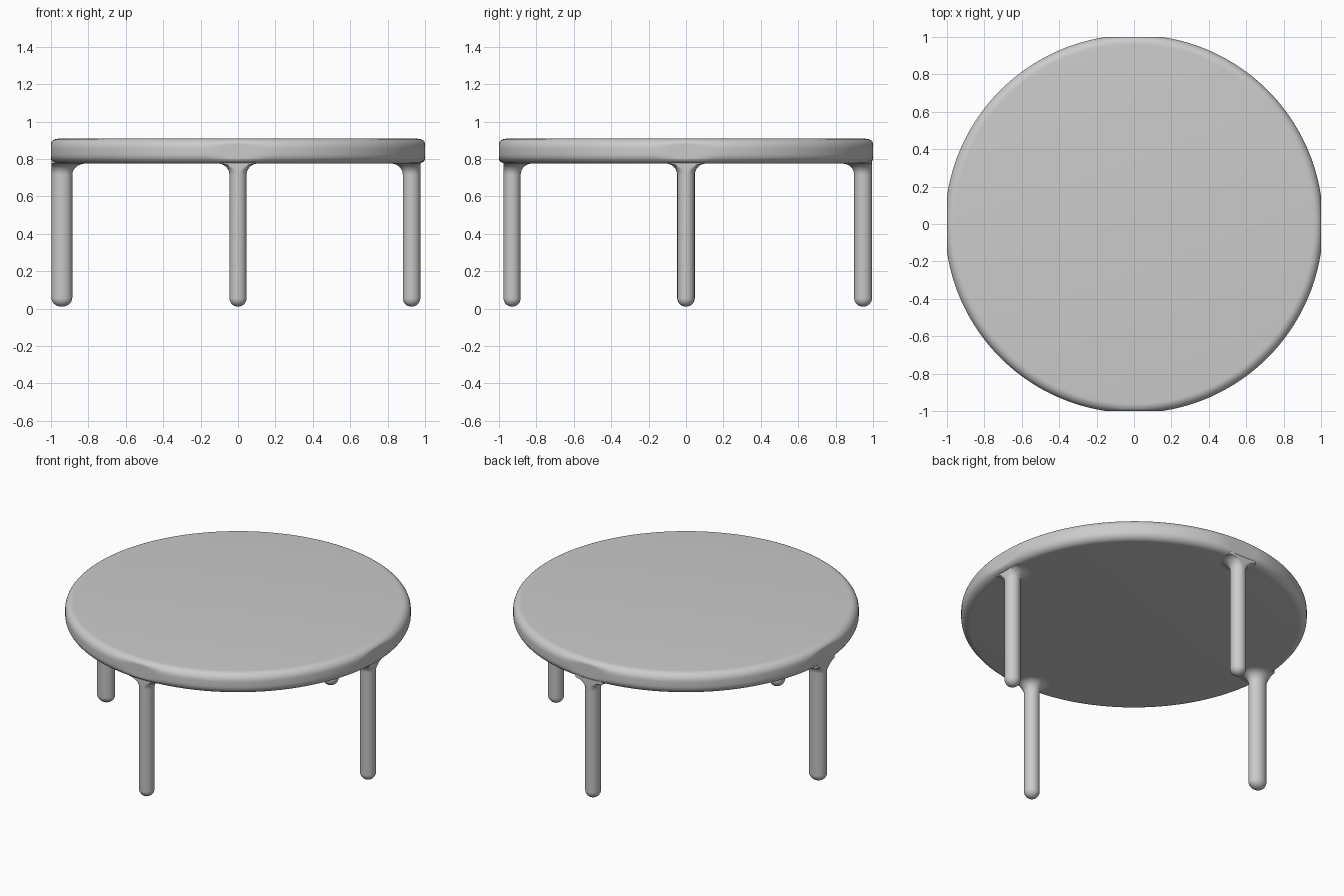
import bpy
import bmesh
import math
from mathutils import Matrix

cube = bpy.data.objects.get("Cube")
if cube:
    bpy.data.objects.remove(cube, do_unlink=True)


def arc(cx, cz, radius, start, end, steps):
    """Points (r, z) along a circular arc, angles in degrees."""
    angles = [math.radians(start + (end - start) * i / steps) for i in range(steps + 1)]
    return [(cx + radius * math.cos(a), cz + radius * math.sin(a)) for a in angles]


def lathe(profile, segments):
    """Revolve a closed (r, z) profile around z into a bmesh."""
    bm = bmesh.new()
    verts = [bm.verts.new((r, 0, z)) for r, z in profile]
    edges = [bm.edges.new(pair) for pair in zip(verts, verts[1:])]
    bmesh.ops.spin(bm, geom=verts + edges, cent=(0, 0, 0), axis=(0, 0, 1),
                   angle=math.tau, steps=segments, use_duplicate=False)
    bmesh.ops.remove_doubles(bm, verts=bm.verts, dist=0.0001)
    bmesh.ops.recalc_face_normals(bm, faces=bm.faces)
    return bm


def finish(bm, name):
    mesh = bpy.data.meshes.new(name)
    bm.to_mesh(mesh)
    bm.free()
    obj = bpy.data.objects.new(name, mesh)
    bpy.context.collection.objects.link(obj)
    bpy.ops.object.select_all(action='DESELECT')
    obj.select_set(True)
    bpy.context.view_layer.objects.active = obj
    bpy.ops.object.shade_smooth_by_angle(angle=math.radians(40))
    return obj


# Round top with a soft rim, trimmed slightly flat at the four sides
BOTTOM, TOP, RADIUS, ROUND = 0.775, 0.908, 1.011, 0.05
rim = RADIUS - ROUND
profile = [(0, BOTTOM)]
profile += arc(rim, BOTTOM + ROUND, ROUND, -90, 0, 8)
profile += arc(rim, TOP - ROUND, ROUND, 0, 90, 8)
profile += [(0, TOP)]
top = lathe(profile, 128)
for v in top.verts:
    v.co.x = max(-1, min(1, v.co.x))
    v.co.y = max(-1, min(1, v.co.y))
finish(top, "table_top")


def leg(name, angle, centre, radial, tangent):
    """Rounded peg that flares into the underside, placed at an angle."""
    flare = 0.06
    profile = arc(0, 0.01 + tangent, tangent, -90, 0, 8)
    profile += arc(tangent + flare, BOTTOM - flare, flare, 180, 90, 8)
    profile += [(tangent + flare, BOTTOM + 0.02), (0, BOTTOM + 0.02)]
    bm = lathe(profile, 32)
    for v in bm.verts:
        # Keep the flare from spilling past the rim
        v.co.x = min(v.co.x * radial / tangent, radial)
        v.co.x += centre
    bm.transform(Matrix.Rotation(math.radians(angle), 4, 'Z'))
    finish(bm, name)


# Four legs under the rim
leg("left_leg", 0, 0.928, 0.047, 0.046)
leg("back_leg", 90, 0.947, 0.048, 0.046)
leg("right_leg", 180, 0.942, 0.056, 0.047)
leg("front_leg", 270, 0.93, 0.046, 0.046)
